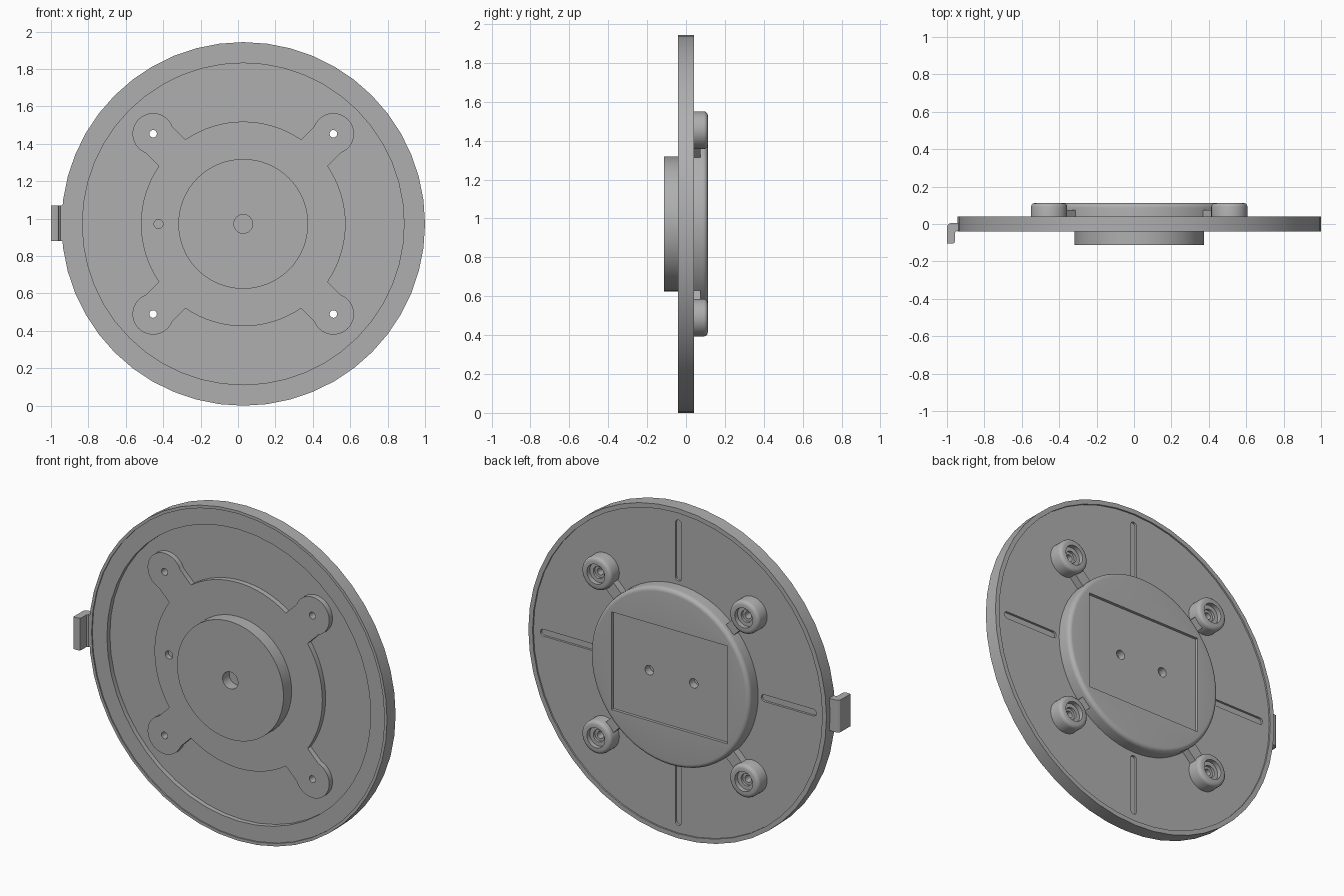
import bpy, bmesh, math
from mathutils import Vector

if "Cube" in bpy.data.objects:
    bpy.data.objects.remove(bpy.data.objects["Cube"])

CX, CZ = 0.028, 0.972          # disc axis (runs along y)
grey = bpy.data.materials.new("plain_grey")
grey.diffuse_color = (0.43, 0.43, 0.43, 1)
grey.use_nodes = True
grey.node_tree.nodes["Principled BSDF"].inputs["Base Color"].default_value = grey.diffuse_color


def finish(name, bm):
    bmesh.ops.recalc_face_normals(bm, faces=bm.faces)
    me = bpy.data.meshes.new(name)
    bm.to_mesh(me)
    bm.free()
    me.materials.append(grey)
    ob = bpy.data.objects.new(name, me)
    bpy.context.collection.objects.link(ob)
    return ob


def lathe(name, profile, dx=0, dz=0, n=64, closed=False):
    """Turn (radius, y) points around the y direction."""
    bm = bmesh.new()
    rings = []
    for r, y in profile:
        count = n if r > 0 else 1
        rings.append([bm.verts.new((CX + dx + r * math.cos(2 * math.pi * i / n), y,
                                    CZ + dz + r * math.sin(2 * math.pi * i / n)))
                      for i in range(count)])
    pairs = list(zip(rings, rings[1:]))
    if closed:
        pairs.append((rings[-1], rings[0]))
    for a, b in pairs:
        for i in range(n):
            j = (i + 1) % n
            quad = [a[i % len(a)], a[j % len(a)], b[j % len(b)], b[i % len(b)]]
            bm.faces.new(list(dict.fromkeys(quad)))
    return finish(name, bm)


def prism(name, points, push):
    """Extrude a flat outline of 3D points along a vector."""
    bm = bmesh.new()
    face = bm.faces.new([bm.verts.new(p) for p in points])
    new = bmesh.ops.extrude_face_region(bm, geom=[face])["geom"]
    bmesh.ops.translate(bm, vec=push, verts=[v for v in new if isinstance(v, bmesh.types.BMVert)])
    return finish(name, bm)


def outline(pts, y):
    return [(CX + x, y, CZ + z) for x, z in pts]


def drill(r, y0, y1, dx=0, dz=0):
    return lathe("cutter", [(0, y0), (r, y0), (r, y1), (0, y1)], dx, dz, 24)


def cut(ob, cutters):
    bpy.context.view_layer.objects.active = ob
    for c in cutters:
        m = ob.modifiers.new("cut", "BOOLEAN")
        m.operation, m.solver, m.object = "DIFFERENCE", "EXACT", c
        bpy.ops.object.modifier_apply(modifier=m.name)
        bpy.data.objects.remove(c)


def slot(angle, r0=0.56, r1=0.88, w=0.02):
    """Round-ended groove cutter pointing outward."""
    u = Vector((math.cos(angle), math.sin(angle)))
    pts = []
    for r, start in ((r1, -90), (r0, 90)):
        for k in range(9):
            a = angle + math.radians(start + 22.5 * k)
            pts.append(u * r + Vector((math.cos(a), math.sin(a))) * w)
    return prism("cutter", outline(pts, 0.018), (0, 0.1, 0))


S = 0.482
corners = [(S * sx, S * sz) for sx in (-1, 1) for sz in (-1, 1)]

# Main disc: front dish with stepped rim, shallow back recess
disc = lathe("disc", [(0, -0.005), (0.86, -0.005), (0.86, -0.033), (0.955, -0.033),
                      (0.955, -0.04), (0.972, -0.04), (0.972, 0.04), (0.945, 0.04),
                      (0.945, 0.031), (0, 0.031)], n=48)
cut(disc, [drill(0.02, -0.2, 0.2, x, z) for x, z in corners])
cut(disc, [slot(k * math.pi / 2) for k in range(4)])

# Front plateau: round plate with four lobes on short necks
R, r, half = 0.547, 0.11, 0.10
edge = math.asin(half / R)
lobe = math.pi - math.asin(half / r)
pts = []
for q in range(4):
    diag = math.pi / 4 + q * math.pi / 2
    for k in range(25):
        a = diag - lobe + 2 * lobe * k / 24
        pts.append((S * 2 ** 0.5 * math.cos(diag) + r * math.cos(a),
                    S * 2 ** 0.5 * math.sin(diag) + r * math.sin(a)))
    for k in range(17):
        a = diag + edge + (math.pi / 2 - 2 * edge) * k / 16
        pts.append((R * math.cos(a), R * math.sin(a)))
plateau = prism("front_plateau", outline(pts, -0.036), (0, 0.036, 0))
cut(plateau, [drill(0.02, -0.2, 0.2, x, z) for x, z in corners])
cut(plateau, [drill(0.024, -0.1, -0.008, -0.453)])

# Front hub with a blind centre hole
hub = lathe("front_hub", [(0, -0.05), (0.05, -0.05), (0.05, -0.112), (0.347, -0.112),
                          (0.347, -0.03), (0, -0.03)])

# Back housing with rounded edge, rectangular pocket and two holes
b = 0.025
arc = [(0.495 + b * math.cos(math.radians(t)), 0.087 + b * math.sin(math.radians(t)))
       for t in range(0, 91, 15)]
housing = lathe("back_housing", [(0, 0.015), (0.52, 0.015)] + arc + [(0, 0.112)])
w, h = 0.378, 0.288
cut(housing, [prism("cutter", outline([(-w, -h), (w, -h), (w, h), (-w, h)], 0.095), (0, 0.1, 0))])
cut(housing, [drill(0.028, 0.05, 0.2, x) for x in (-0.145, 0.145)])

parts = [disc, plateau, hub, housing]

# Corner screw bosses and the ribs joining them to the housing
for x, z in corners:
    parts.append(lathe("screw_boss", [(0.02, 0.01), (0.02, 0.07), (0.035, 0.07), (0.035, 0.085),
                                      (0.058, 0.085), (0.058, 0.112), (0.077, 0.112),
                                      (0.087, 0.109), (0.094, 0.102), (0.097, 0.092),
                                      (0.097, 0.01)], x, z, 40, True))
    u = Vector((x, z)).normalized()
    v = Vector((-u.y, u.x)) * 0.035
    rib = [u * 0.48 - v, u * 0.61 - v, u * 0.61 + v, u * 0.48 + v]
    parts.append(prism("rib", outline(rib, 0.015), (0, 0.06, 0)))

# Side latch hook
hook = [(-0.935, -0.037), (-0.948, -0.037), (-0.957, -0.046), (-0.957, -0.09), (-0.96, -0.1),
        (-0.97, -0.105), (-1, -0.105), (-1, -0.02), (-0.998, -0.008), (-0.99, 0.001),
        (-0.978, 0.005), (-0.935, 0.005)]
parts.append(prism("latch_hook", [(x, y, 0.88) for x, y in hook], (0, 0, 0.19)))

# Smooth the round walls, keep edges sharp
bpy.ops.object.select_all(action="DESELECT")
for ob in parts:
    ob.select_set(True)
bpy.context.view_layer.objects.active = disc
bpy.ops.object.shade_smooth_by_angle(angle=math.radians(30))
